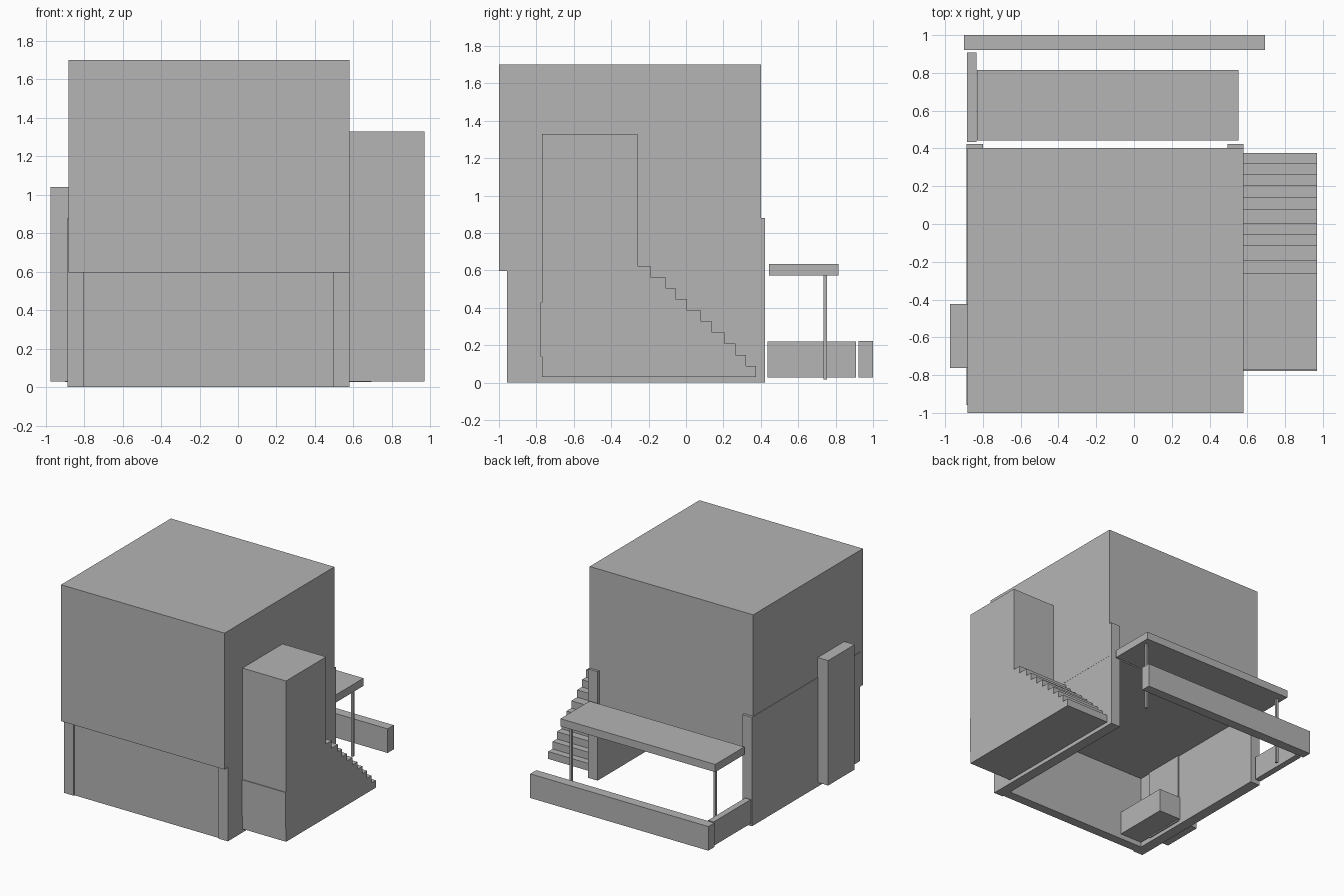
import bpy
import bmesh

cube = bpy.data.objects.get("Cube")
if cube:
    bpy.data.objects.remove(cube, do_unlink=True)

grey = bpy.data.materials.new("plain_grey")
grey.use_nodes = True
COLOUR = (0.46, 0.46, 0.46, 1)
grey.diffuse_color = COLOUR
grey.node_tree.nodes["Principled BSDF"].inputs["Base Color"].default_value = COLOUR


def add_object(name, bm):
    bmesh.ops.recalc_face_normals(bm, faces=bm.faces)
    mesh = bpy.data.meshes.new(name)
    bm.to_mesh(mesh)
    bm.free()
    mesh.materials.append(grey)
    obj = bpy.data.objects.new(name, mesh)
    bpy.context.collection.objects.link(obj)
    return obj


def box(name, xs, ys, zs):
    """Box given by its extent along each axis."""
    bm = bmesh.new()
    bmesh.ops.create_cube(bm, size=1)
    for v in bm.verts:
        for i, (lo, hi) in enumerate((xs, ys, zs)):
            v.co[i] = hi if v.co[i] > 0 else lo
    return add_object(name, bm)


def extrude_side(name, profile, x0, x1):
    """Extrude a (y, z) outline along x."""
    bm = bmesh.new()
    face = bm.faces.new([bm.verts.new((x0, y, z)) for y, z in profile])
    result = bmesh.ops.extrude_face_region(bm, geom=[face])
    verts = [g for g in result["geom"] if isinstance(g, bmesh.types.BMVert)]
    bmesh.ops.translate(bm, verts=verts, vec=(x1 - x0, 0, 0))
    return add_object(name, bm)


# Upper storey, overhanging the front
box("upper_storey", (-0.882, 0.58), (-1.0, 0.402), (0.597, 1.70))

# Ground floor walls, open at the back and underneath
box("right_ground_wall", (-0.886, -0.80), (-0.957, 0.423), (0, 0.88))
box("left_ground_wall", (0.494, 0.579), (-0.957, 0.423), (0, 0.88))
box("front_ground_wall", (-0.80, 0.494), (-0.947, -0.87), (0, 0.597))

# Chimney block on the right wall, with the hearth inside
box("chimney", (-0.975, -0.79), (-0.762, -0.423), (0.03, 1.04))
box("hearth", (-0.80, -0.60), (-0.87, -0.41), (0.04, 0.23))

# Stair tower and stepped flight on the left wall
box("stair_tower", (0.58, 0.97), (-0.771, -0.259), (0.03, 1.33))
edges = [-0.19, -0.11, -0.055, 0.005, 0.08, 0.14, 0.205, 0.265, 0.32, 0.375]
rise = 0.0595
top = 0.625
outline = [(-0.771, 0.03), (-0.771, top), (edges[0], top)]
for i, y in enumerate(edges):
    z = top - rise * (i + 1)
    outline.append((y, z))
    if i + 1 < len(edges):
        outline.append((edges[i + 1], z))
outline[-1] = (edges[-1], 0.03)
extrude_side("stair_flight", outline, 0.58, 0.97)
box("stair_base_trim", (0.58, 0.97), (-0.777, -0.76), (0.14, 0.43))

# Rear canopy and its posts
box("canopy", (-0.832, 0.552), (0.443, 0.815), (0.573, 0.635))
for name, x in (("left_post", 0.503), ("right_post", -0.785)):
    box(name, (x - 0.009, x + 0.009), (0.736, 0.754), (0.018, 0.573))

# Low garden walls
box("rear_garden_wall", (-0.90, 0.693), (0.922, 1.0), (0.027, 0.222))
box("side_garden_wall", (-0.884, -0.834), (0.435, 0.908), (0.027, 0.22))
